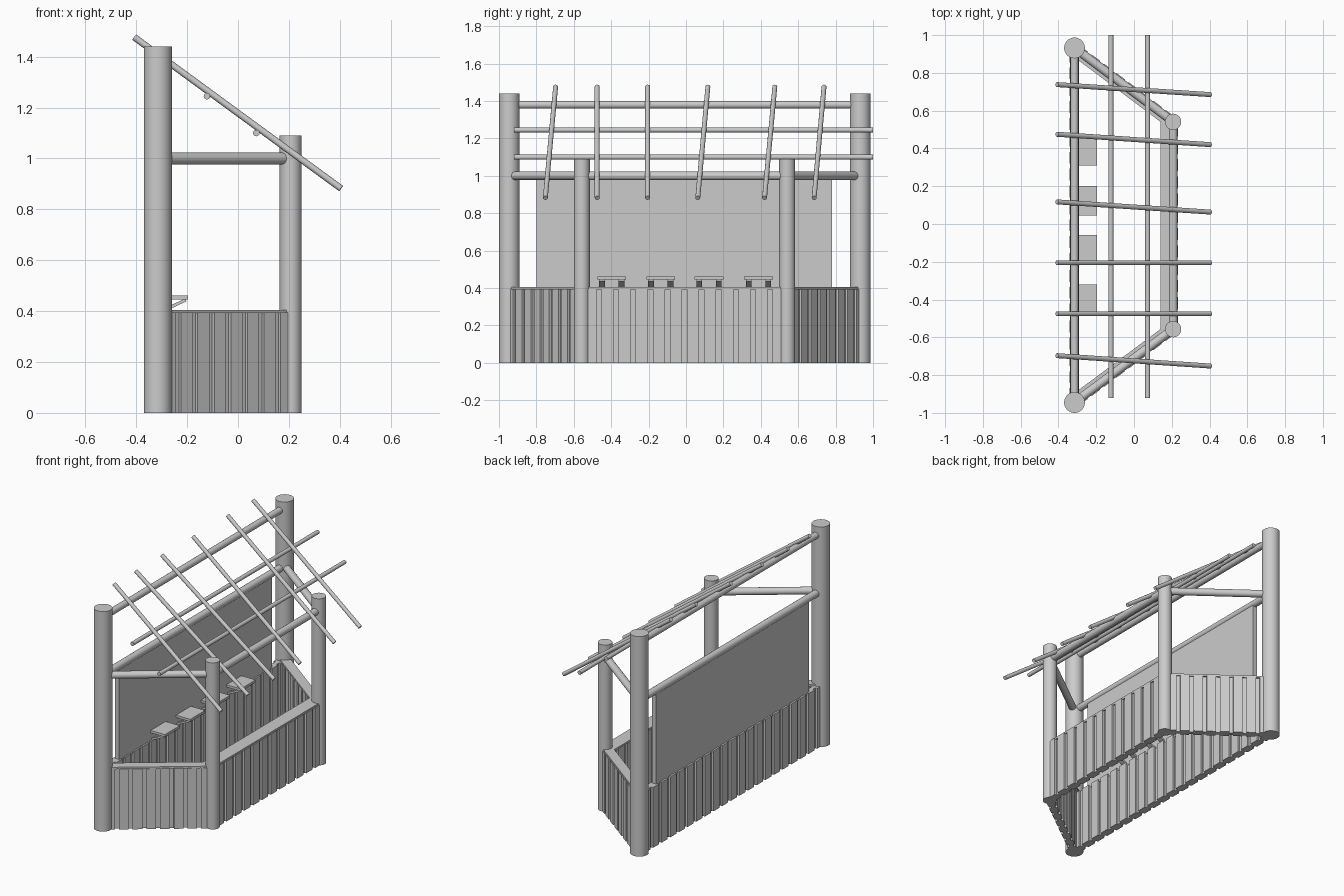
import bpy, math
from mathutils import Vector, Matrix

if "Cube" in bpy.data.objects:
    bpy.data.objects.remove(bpy.data.objects["Cube"])


def finish(obj, name):
    obj.name = name
    obj.data.name = name
    return obj


def pole(name, a, b, r, sides=24):
    a, b = Vector(a), Vector(b)
    d = b - a
    bpy.ops.mesh.primitive_cylinder_add(vertices=sides, radius=r, depth=d.length)
    o = bpy.context.object
    o.matrix_world = Matrix.Translation((a + b) / 2) @ d.to_track_quat('Z', 'Y').to_matrix().to_4x4()
    bpy.ops.object.shade_smooth_by_angle(angle=math.radians(35))
    return finish(o, name)


def box(name, lo, hi, frame=Matrix.Identity(4)):
    lo, hi = Vector(lo), Vector(hi)
    bpy.ops.mesh.primitive_cube_add(size=1)
    o = bpy.context.object
    o.matrix_world = frame @ Matrix.Translation((lo + hi) / 2) @ Matrix.Diagonal((*(hi - lo), 1))
    return finish(o, name)


# Corner posts: two tall at the back, two short at the front
BL, BR = (-0.315, -0.945), (-0.315, 0.932)
FL, FR = (0.207, -0.557), (0.207, 0.541)
for n, p, r, h in (("back_post_left", BL, 0.055, 1.44), ("back_post_right", BR, 0.055, 1.44),
                   ("front_post_left", FL, 0.043, 1.09), ("front_post_right", FR, 0.043, 1.09)):
    pole(n, (*p, 0), (*p, h), r, 32)


# Boarded half wall with battens, optional ledge and a tie beam above
def wall(name, a, b, count, ledge_inner):
    d = Vector(b) - Vector(a)
    length = d.length
    frame = Matrix.Translation((*a, 0)) @ Matrix.Rotation(math.atan2(d.y, d.x), 4, 'Z')
    box(name + "_wall", (0, -0.013, 0), (length, 0.013, 0.395), frame)
    pitch = length / count
    for i in range(count):
        c = (i + 0.5) * pitch
        box(name + "_batten", (c - pitch * 0.35, -0.027, 0), (c + pitch * 0.35, 0.025, 0.395), frame)
    if ledge_inner:
        box(name + "_ledge", (0, -0.022, 0.392), (length, ledge_inner, 0.405), frame)
    pole(name + "_tie_beam", (*a, 1.0), (*b, 1.0), 0.023)


# Running order keeps the inside of the stall on the left of each wall
wall("left", BL, FL, 8, 0.04)
wall("front", FL, FR, 12, 0.067)
wall("right", FR, BR, 8, 0.04)
wall("back", BR, BL, 21, 0)

# Back panel and top ridge beam
box("back_panel", (-0.33, -0.80, 0.38), (-0.30, 0.78, 0.99))
pole("ridge_beam", (*BL, 1.38), (*BR, 1.38), 0.021)

# Roof lattice: two purlins and six slightly uneven rafters
for x, z in ((-0.122, 1.245), (0.072, 1.10)):
    pole("purlin", (x, -0.92, z), (x, 1.0, z), 0.013, 12)
for y0, y1 in ((0.738, 0.685), (0.475, 0.42), (0.117, 0.063),
               (-0.205, -0.205), (-0.475, -0.475), (-0.697, -0.752)):
    pole("rafter", (-0.408, y0, 1.477), (0.405, y1, 0.882), 0.013, 12)

# Small display shelves on slanted brackets
for y in (0.387, 0.123, -0.135, -0.397):
    box("shelf", (-0.31, y - 0.077, 0.445), (-0.197, y + 0.077, 0.461))
    for s in (-0.052, 0.052):
        a, b = Vector((-0.31, y + s, 0.395)), Vector((-0.205, y + s, 0.444))
        ang = math.atan2(b.z - a.z, b.x - a.x)
        frame = Matrix.Translation(a) @ Matrix.Rotation(-ang, 4, 'Y')
        box("shelf_bracket", (0, -0.015, -0.006), ((b - a).length, 0.015, 0.006), frame)
